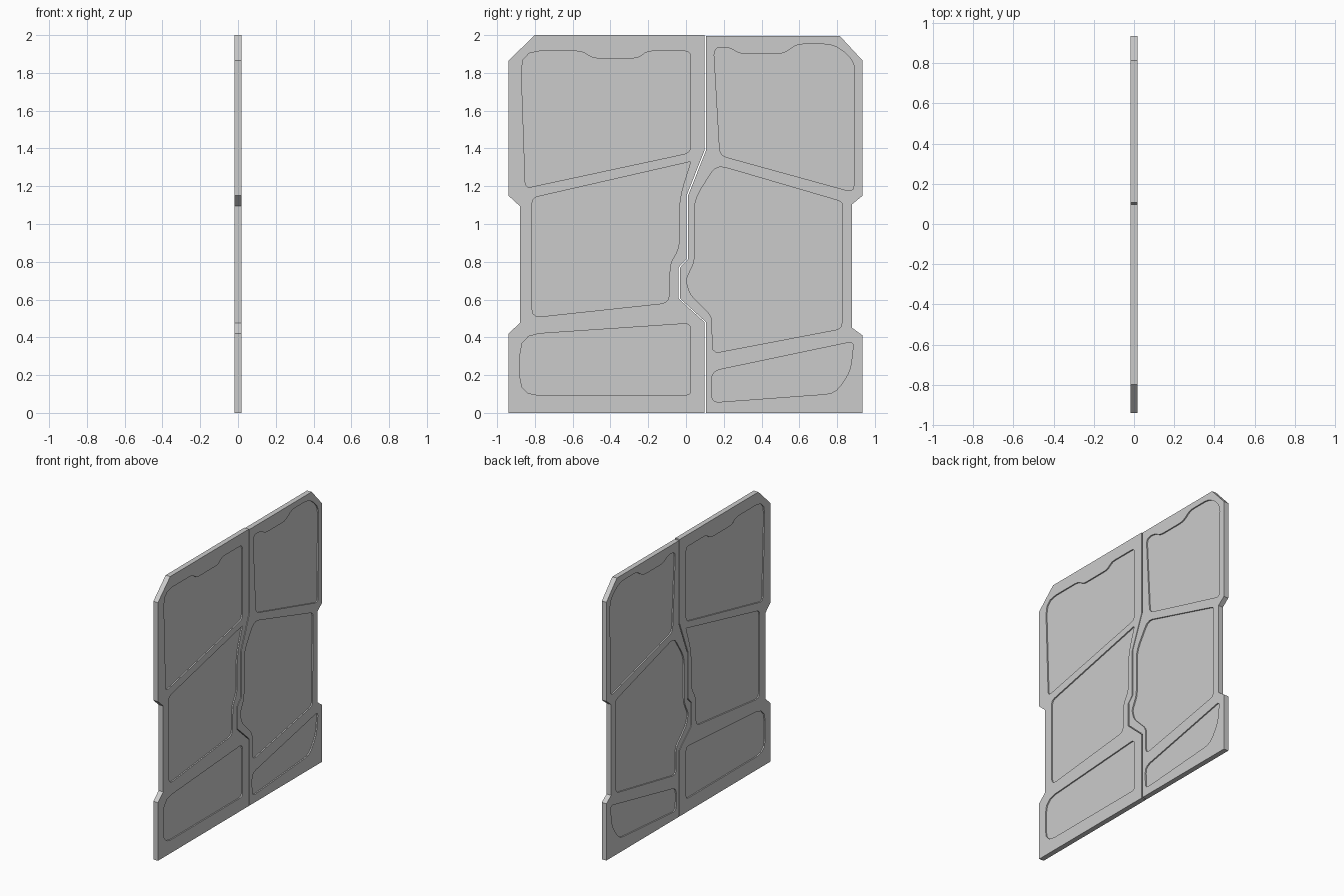
import bpy, bmesh
from mathutils import Vector

if "Cube" in bpy.data.objects:
    bpy.data.objects.remove(bpy.data.objects["Cube"])

HALF = 0.0185    # half thickness of a door leaf
CORE = 0.0095    # half thickness inside the recesses
GAP = 0.008


def rounded(corners, steps=3):
    """Turn (y, z, radius) corners into a softened outline."""
    pts, n = [], len(corners)
    for i, (y, z, r) in enumerate(corners):
        c = Vector((y, z))
        a = Vector(corners[i - 1][:2]) - c
        b = Vector(corners[(i + 1) % n][:2]) - c
        p, q = c + a.normalized() * r, c + b.normalized() * r
        for k in range(steps + 1):
            t = k / steps
            pts.append(p * (1 - t) ** 2 + c * 2 * t * (1 - t) + q * t ** 2)
    return pts


def add_prism(bm, outline, x0, x1):
    """Extrude a (y, z) outline from x0 to x1."""
    face = bm.faces.new([bm.verts.new((x0, y, z)) for y, z in outline])
    ext = bmesh.ops.extrude_face_region(bm, geom=[face])["geom"]
    bmesh.ops.translate(bm, vec=(x1 - x0, 0, 0),
                        verts=[v for v in ext if isinstance(v, bmesh.types.BMVert)])


def make_object(name, bm):
    bmesh.ops.recalc_face_normals(bm, faces=bm.faces)
    me = bpy.data.meshes.new(name)
    bm.to_mesh(me)
    bm.free()
    ob = bpy.data.objects.new(name, me)
    bpy.context.collection.objects.link(ob)
    return ob


def make_door(name, outline, panels):
    bm = bmesh.new()
    add_prism(bm, outline, -HALF, HALF)
    door = make_object(name, bm)
    # recess cutters on both faces
    bm = bmesh.new()
    for p in panels:
        for s in (-1, 1):
            add_prism(bm, rounded(p), s * CORE, s * 0.05)
    cutter = make_object(name + "_cutter", bm)
    cutter.hide_render = True
    mod = door.modifiers.new("recess", 'BOOLEAN')
    mod.operation, mod.solver, mod.object = 'DIFFERENCE', 'EXACT', cutter
    bpy.context.view_layer.objects.active = door
    bpy.ops.object.modifier_apply(modifier=mod.name)
    bpy.data.objects.remove(cutter)


# Interlocking seam between the leaves, top to bottom
seam = [(0.098, 2.0), (0.098, 1.39), (0.003, 1.15), (0.003, 0.815),
        (-0.039, 0.77), (-0.039, 0.605), (0.098, 0.48), (0.098, 0)]

left_outline = seam + [(-0.94, 0), (-0.94, 0.42), (-0.88, 0.475), (-0.88, 1.095),
                       (-0.94, 1.15), (-0.94, 1.865), (-0.80, 2.0)]
right_outline = [(y + GAP, min(z, 1.995)) for y, z in seam] + [
    (0.935, 0), (0.935, 0.41), (0.88, 0.45), (0.88, 1.105),
    (0.935, 1.15), (0.935, 1.865), (0.815, 1.995)]

# Left leaf recesses
left_top = [(-0.875, 1.915, 0.1), (-0.54, 1.915, 0.04), (-0.50, 1.877, 0.03),
            (-0.25, 1.877, 0.03), (-0.21, 1.915, 0.03), (0.025, 1.915, 0.03),
            (0.025, 1.378, 0.035), (-0.85, 1.19, 0.03)]
left_middle = [(0.025, 1.33, 0.002), (-0.035, 1.14, 0.07), (-0.037, 0.87, 0.04),
               (-0.085, 0.79, 0.03), (-0.09, 0.583, 0.04), (-0.815, 0.505, 0.045),
               (-0.815, 1.138, 0.03)]
left_bottom = [(-0.878, 0.413, 0.1), (0.025, 0.474, 0.035), (0.025, 0.095, 0.025),
               (-0.878, 0.095, 0.09)]

# Right leaf recesses
right_top = [(0.147, 1.935, 0.04), (0.23, 1.935, 0.03), (0.285, 1.9, 0.03),
             (0.52, 1.9, 0.04), (0.585, 1.952, 0.035), (0.79, 1.952, 0.06),
             (0.893, 1.86, 0.05), (0.888, 1.168, 0.035), (0.18, 1.363, 0.035)]
right_middle = [(0.16, 1.313, 0.05), (0.83, 1.117, 0.025), (0.825, 0.446, 0.03),
                (0.14, 0.315, 0.04), (0.138, 0.51, 0.03), (0.02, 0.63, 0.03),
                (0.0, 0.705, 0.02), (0.045, 0.8, 0.03), (0.045, 1.13, 0.06)]
right_bottom = [(0.135, 0.22, 0.045), (0.888, 0.378, 0.03), (0.87, 0.22, 0.05),
                (0.79, 0.103, 0.05), (0.137, 0.055, 0.035)]

make_door("left_door", left_outline, [left_top, left_middle, left_bottom])
make_door("right_door", right_outline, [right_top, right_middle, right_bottom])
